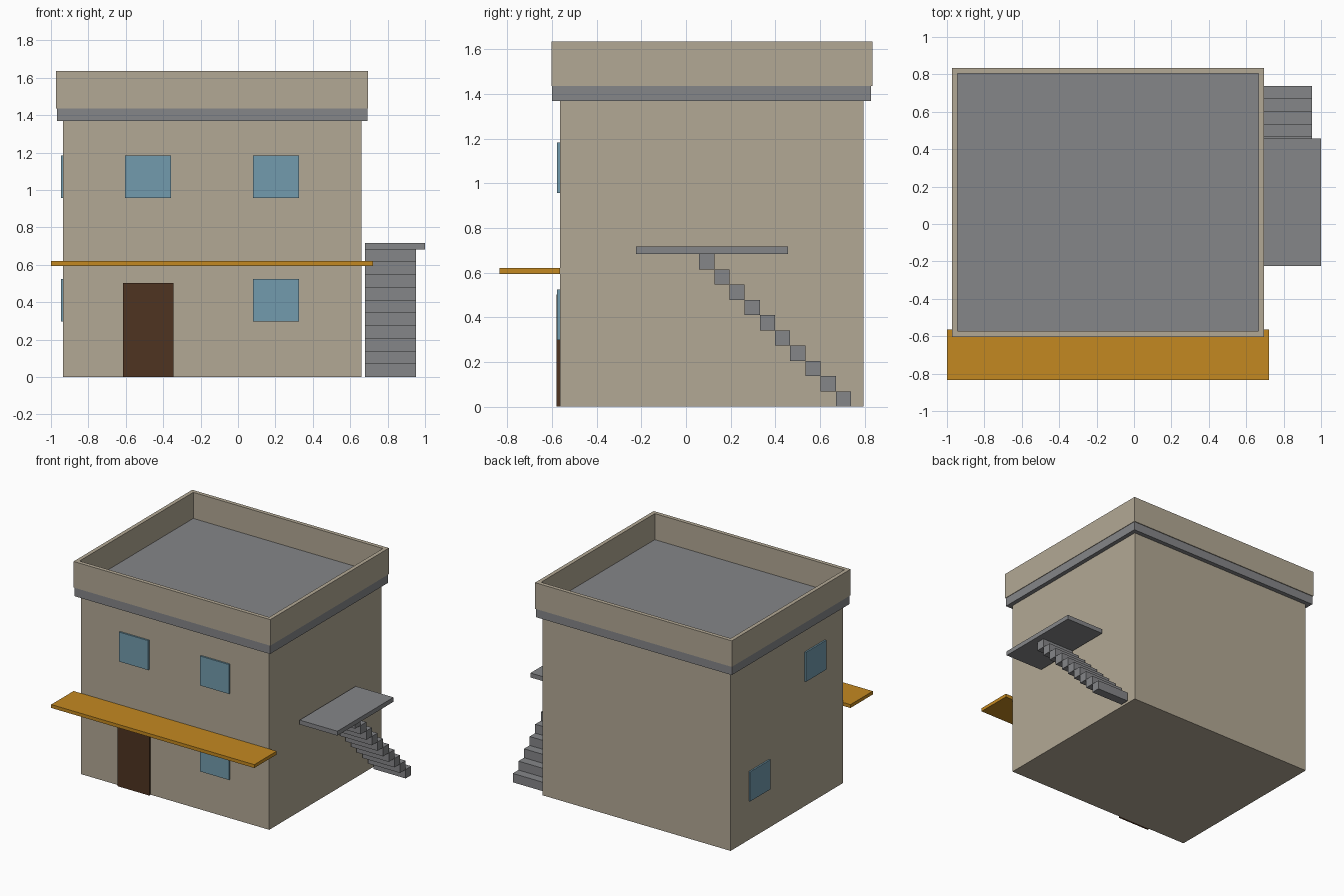
import bpy, bmesh

if "Cube" in bpy.data.objects:
    bpy.data.objects.remove(bpy.data.objects["Cube"])


def material(name, rgb):
    m = bpy.data.materials.new(name)
    m.diffuse_color = (*rgb, 1)
    m.use_nodes = True
    m.node_tree.nodes["Principled BSDF"].inputs["Base Color"].default_value = m.diffuse_color
    return m


TAN = material("tan plaster", (0.45, 0.395, 0.30))
GRAY = material("gray concrete", (0.235, 0.24, 0.25))
BLUE = material("blue glass", (0.17, 0.33, 0.42))
BROWN = material("dark brown wood", (0.078, 0.033, 0.015))
OCHRE = material("ochre awning", (0.55, 0.25, 0.015))


def finish(name, bm, mat):
    bmesh.ops.recalc_face_normals(bm, faces=bm.faces)
    mesh = bpy.data.meshes.new(name)
    bm.to_mesh(mesh)
    bm.free()
    mesh.materials.append(mat)
    obj = bpy.data.objects.new(name, mesh)
    bpy.context.collection.objects.link(obj)
    return obj


def box(name, x, y, z, mat):
    """Box from (min, max) ranges on each axis."""
    bm = bmesh.new()
    bmesh.ops.create_cube(bm, size=1)
    for v in bm.verts:
        v.co = [r[0] if c < 0 else r[1] for c, r in zip(v.co, (x, y, z))]
    return finish(name, bm, mat)


# Main block and roof slab
X0, X1, Y0, Y1 = -0.935, 0.66, -0.564, 0.795
box("walls", (X0, X1), (Y0, Y1), (0, 1.37), TAN)
box("roof_slab", (X0 - 0.034, X1 + 0.032), (Y0 - 0.036, Y1 + 0.034), (1.37, 1.436), GRAY)

# Parapet: a closed rectangular ring
bm = bmesh.new()
rings = []
for inset, z in ((0, 1.436), (0, 1.636), (0.03, 1.636), (0.03, 1.436)):
    x0, x1, y0, y1 = -0.973 + inset, 0.696 - inset, -0.603 + inset, 0.835 - inset
    rings.append([bm.verts.new((x, y, z)) for x, y in ((x0, y0), (x1, y0), (x1, y1), (x0, y1))])
for a, b in zip(rings, rings[1:] + rings[:1]):
    for i in range(4):
        j = (i + 1) % 4
        bm.faces.new((a[i], a[j], b[j], b[i]))
finish("parapet", bm, TAN)

# Front door and awning
box("door", (-0.615, -0.346), (Y0 - 0.017, Y0), (0, 0.502), BROWN)
box("awning", (-1, 0.723), (-0.835, Y0), (0.594, 0.62), OCHRE)

# Windows: centres along each wall, with floor heights
LOW, HIGH, HALF = (0.298, 0.525), (0.957, 1.183), 0.123
for i, (cx, z) in enumerate(((-0.481, HIGH), (0.204, HIGH), (0.204, LOW))):
    box(f"front_window_{i}", (cx - HALF, cx + HALF), (Y0 - 0.013, Y0), z, BLUE)
for i, (cy, z) in enumerate(((-0.225, HIGH), (0.452, LOW))):
    box(f"side_window_{i}", (X0 - 0.012, X0), (cy - HALF, cy + HALF), z, BLUE)

# Outside staircase rising toward the front, and its landing
RISE = 0.0683
for i in range(10):
    y = 0.739 - i * 0.068
    box(f"stair_{i}", (0.68, 0.952), (y - 0.068, y), (i * RISE, (i + 1) * RISE), GRAY)
box("landing", (0.68, 1.0), (-0.224, 0.456), (0.683, 0.717), GRAY)
